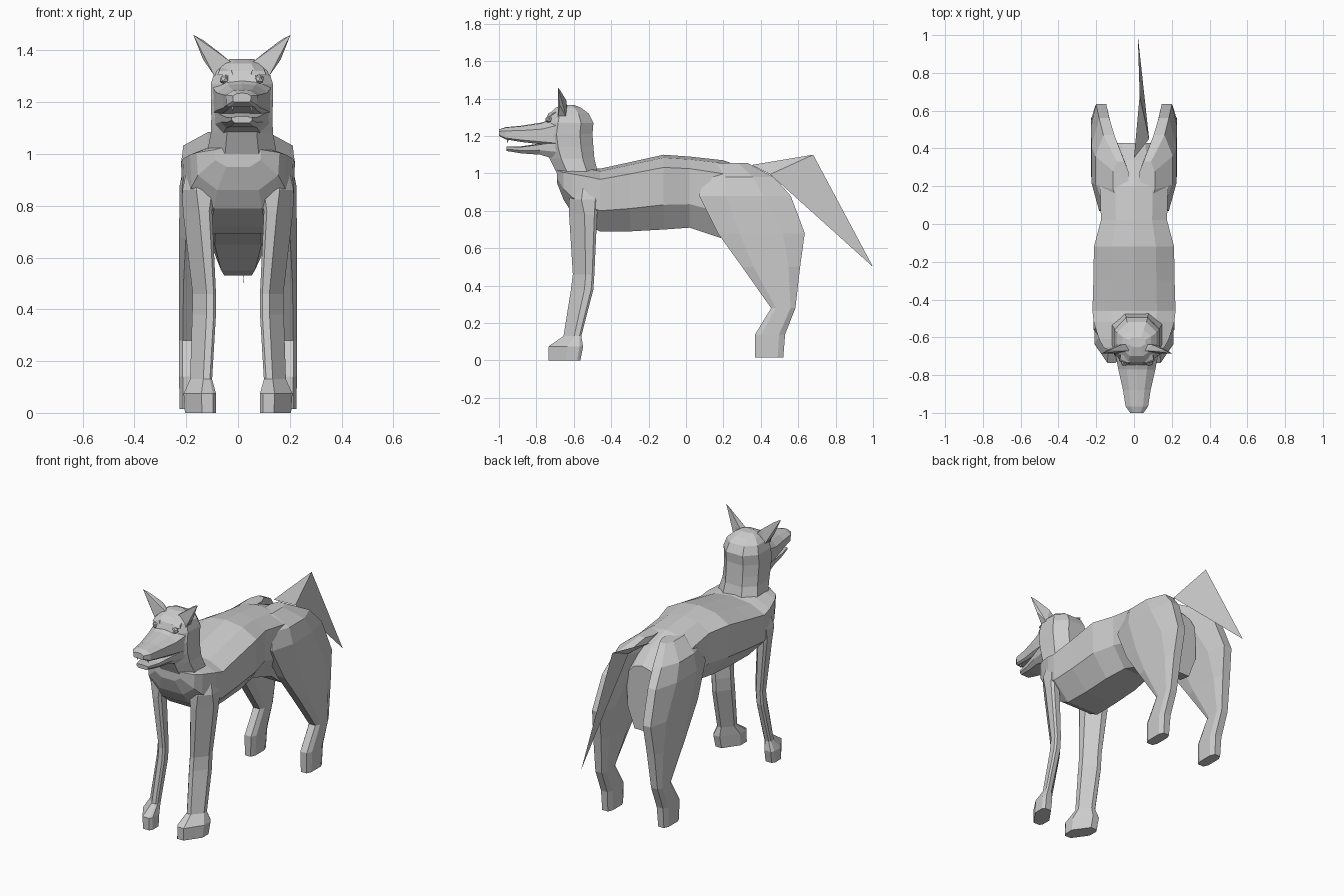
import bpy, bmesh
from mathutils import Vector

fur = bpy.data.materials.new("grey fur")
fur.diffuse_color = (0.6, 0.6, 0.6, 1)
HEAD_X = 0.015


def finish(name, bm):
    bmesh.ops.recalc_face_normals(bm, faces=bm.faces[:])
    me = bpy.data.meshes.new(name)
    bm.to_mesh(me)
    bm.free()
    me.materials.append(fur)
    ob = bpy.data.objects.new(name, me)
    bpy.context.collection.objects.link(ob)
    return ob


def loft(name, rings):
    """Skin a list of equal-length point rings and cap both ends."""
    bm = bmesh.new()
    rows = [[bm.verts.new(p) for p in r] for r in rings]
    n = len(rows[0])
    for a, b in zip(rows, rows[1:]):
        for i in range(n):
            j = (i + 1) % n
            bm.faces.new((a[i], a[j], b[j], b[i]))
    bm.faces.new(rows[0])
    bm.faces.new(rows[-1])
    return finish(name, bm)


def hull(name, pts):
    bm = bmesh.new()
    for p in pts:
        bm.verts.new(p)
    bmesh.ops.convex_hull(bm, input=bm.verts[:])
    return finish(name, bm)


def ring_z(z, y0, y1, x0, x1, c=0.24, d=None):
    """Horizontal ring: rectangle with cut corners.
    c cuts inner-front and outer-back, d cuts outer-front and inner-back."""
    d = c if d is None else d
    w, h = x1 - x0, y1 - y0
    return [(x0 + c * w, y0, z), (x1 - d * w, y0, z), (x1, y0 + d * h, z), (x1, y1 - c * h, z),
            (x1 - c * w, y1, z), (x0 + d * w, y1, z), (x0, y1 - d * h, z), (x0, y0 + c * h, z)]


def ring_y(y, zt, zb, w, x=0.0, shoulder=0.17, belly=0.33, floor=0.5):
    """Upright ring: ridged top, broad sides, narrower underside."""
    h = zt - zb
    half = [(0.55 * w, zt - 0.04 * h), (w, zt - shoulder * h),
            (0.97 * w, zb + belly * h), (floor * w, zb)]
    return ([(x, y, zt)] + [(x + a, y, b) for a, b in half]
            + [(x - a, y, b) for a, b in reversed(half)])


def flip(pts, s, cx=0.0):
    return [(cx + s * p[0], p[1], p[2]) for p in pts]


# torso: chest, shoulders, ribs, waist and rump
loft("torso", [ring_y(*r) for r in (
    (-0.69, 1.03, 0.95, 0.09), (-0.655, 1.035, 0.86, 0.16), (-0.61, 1.04, 0.79, 0.185),
    (-0.52, 1.035, 0.72, 0.213), (-0.46, 1.025, 0.69, 0.22), (-0.30, 1.06, 0.69, 0.215),
    (-0.12, 1.10, 0.70, 0.212), (0.02, 1.09, 0.71, 0.175), (0.20, 1.07, 0.65, 0.18),
    (0.34, 1.02, 0.55, 0.13), (0.43, 0.93, 0.53, 0.105))])

# neck and skull
loft("neck_and_skull", [ring_z(z, a, b, HEAD_X - w, HEAD_X + w, 0.26) for z, a, b, w in (
    (0.84, -0.63, -0.48, 0.11), (1.00, -0.69, -0.47, 0.135), (1.08, -0.73, -0.49, 0.12),
    (1.14, -0.75, -0.495, 0.118), (1.21, -0.76, -0.50, 0.12), (1.27, -0.75, -0.495, 0.12),
    (1.32, -0.73, -0.52, 0.105), (1.35, -0.70, -0.56, 0.075), (1.367, -0.65, -0.60, 0.045))])

# muzzle and lower jaw, mouth slightly open
loft("muzzle", [ring_y(*r, HEAD_X, 0.3, 0.12, 0.8) for r in (
    (-0.68, 1.31, 1.14, 0.115), (-0.77, 1.272, 1.155, 0.098), (-0.88, 1.255, 1.168, 0.073),
    (-0.965, 1.247, 1.182, 0.06), (-1.0, 1.235, 1.20, 0.035))])
loft("lower_jaw", [ring_y(*r, HEAD_X, 0.1, 0.4, 0.7) for r in (
    (-0.68, 1.18, 1.07, 0.11), (-0.78, 1.16, 1.10, 0.085), (-0.88, 1.145, 1.107, 0.06),
    (-0.96, 1.145, 1.12, 0.04))])

for s, side in ((1, "left"), (-1, "right")):
    # front leg with shoulder and paw, cross-section slanted outward to the back
    loft(side + "_front_leg", [flip(ring_z(*r), s) for r in (
        (0.95, -0.58, -0.47, 0.09, 0.195, 0.2, 0.3), (0.86, -0.625, -0.46, 0.08, 0.215, 0.15, 0.4),
        (0.78, -0.625, -0.475, 0.10, 0.213, 0.1, 0.55), (0.46, -0.605, -0.49, 0.085, 0.175, 0.1, 0.6),
        (0.38, -0.615, -0.495, 0.085, 0.177, 0.1, 0.6), (0.13, -0.655, -0.56, 0.10, 0.185, 0.1, 0.6),
        (0.075, -0.735, -0.55, 0.085, 0.21, 0.1, 0.55),
        (0.0, -0.735, -0.565, 0.085, 0.205, 0.1, 0.55))])
    # hind leg with thigh, hock and paw
    loft(side + "_hind_leg", [flip(ring_z(*r), s) for r in (
        (1.055, 0.13, 0.33, 0.03, 0.11, 0.25), (0.98, 0.10, 0.47, 0.06, 0.205, 0.3),
        (0.88, 0.07, 0.56, 0.09, 0.225, 0.3), (0.68, 0.17, 0.635, 0.12, 0.228, 0.25),
        (0.50, 0.30, 0.61, 0.14, 0.228, 0.2), (0.28, 0.455, 0.585, 0.155, 0.228, 0.2),
        (0.14, 0.37, 0.53, 0.155, 0.228, 0.2), (0.015, 0.37, 0.52, 0.16, 0.225, 0.2))])
    # ear
    hull(side + "_ear", flip([
        (0.035, -0.67, 1.35), (0.045, -0.635, 1.345), (0.105, -0.685, 1.30),
        (0.105, -0.64, 1.30), (0.15, -0.675, 1.365), (0.085, -0.64, 1.39),
        (0.188, -0.685, 1.46), (0.15, -0.67, 1.44)], s, HEAD_X))
    # eye and brow
    bm = bmesh.new()
    bmesh.ops.create_icosphere(bm, subdivisions=1, radius=0.02)
    bmesh.ops.translate(bm, verts=bm.verts[:], vec=Vector((HEAD_X + s * 0.067, -0.733, 1.288)))
    finish(side + "_eye", bm)
    hull(side + "_brow", flip([
        (0.035, -0.743, 1.305), (0.095, -0.725, 1.305), (0.04, -0.735, 1.322),
        (0.088, -0.715, 1.32), (0.04, -0.70, 1.335), (0.085, -0.69, 1.33)], s, HEAD_X))
    # fangs
    hull(side + "_upper_fang", flip([
        (0.03, -0.96, 1.19), (0.042, -0.96, 1.19), (0.036, -0.945, 1.19),
        (0.036, -0.955, 1.16)], s, HEAD_X))

# tail: a thin folded sheet
bm = bmesh.new()
root, top, tip, low = [bm.verts.new(p) for p in (
    (0.0, 0.35, 1.045), (0.03, 0.68, 1.10), (0.02, 1.0, 0.50), (0.08, 0.45, 0.995))]
bm.faces.new((root, top, low))
bm.faces.new((top, tip, low))
finish("tail", bm)
